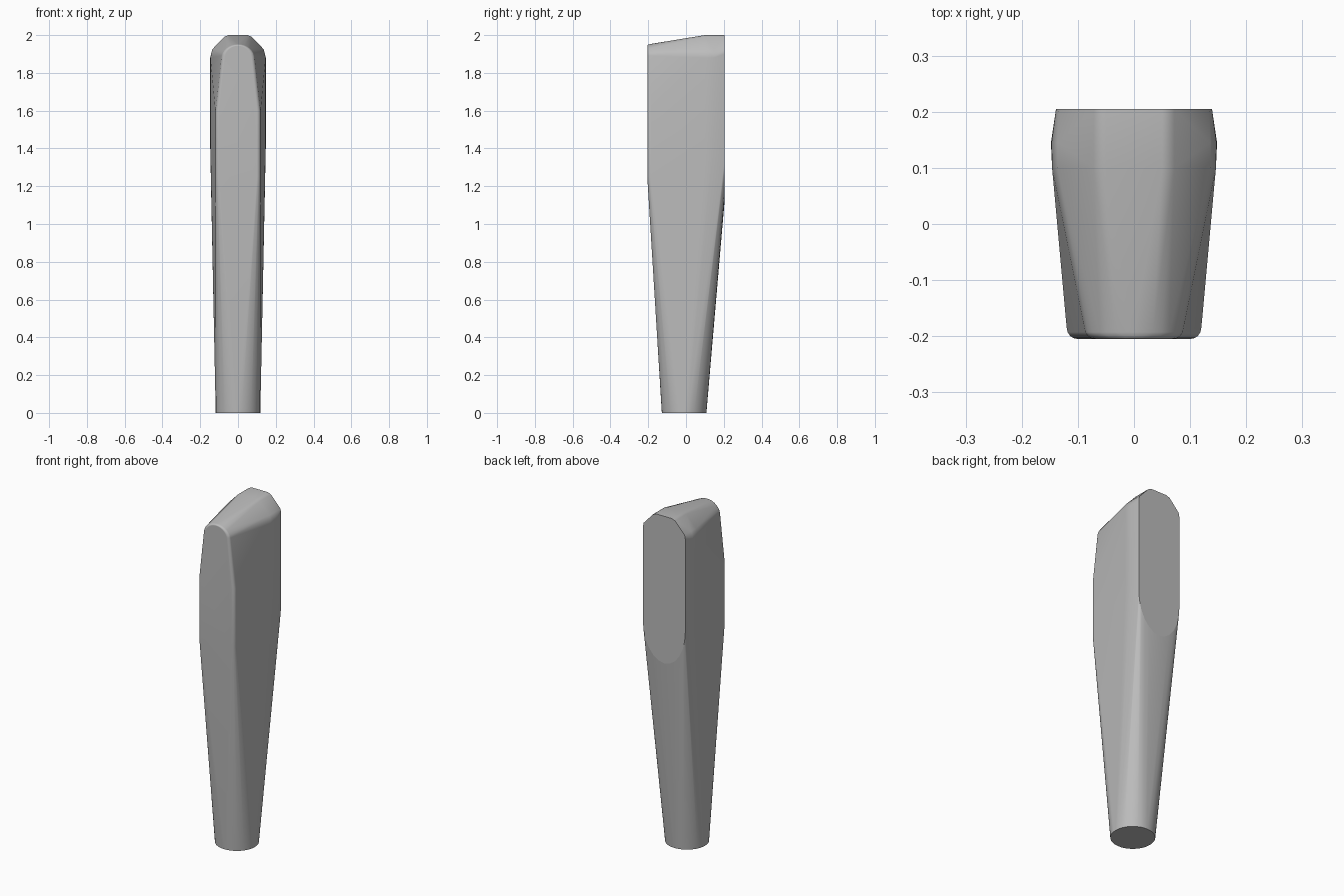
import bpy, bmesh
from math import sin, cos, pi, radians

cube = bpy.data.objects.get("Cube")
if cube:
    bpy.data.objects.remove(cube)

grey = bpy.data.materials.new("plain grey")
grey.use_nodes = True
colour = (0.5, 0.5, 0.5, 1)
grey.diffuse_color = colour
grey.node_tree.nodes["Principled BSDF"].inputs["Base Color"].default_value = colour

BACK = 0.205
points = []


def add_outline(y, half):
    """Mirror half an outline of (x, z) points onto the plane at y."""
    for x, z in half:
        points.append((x, y, z))
        if x > 1e-5:
            points.append((-x, y, z))


def quarter(n):
    return [pi / 2 * i / n for i in range(n + 1)]


# round foot
for i in range(40):
    a = 2 * pi * i / 40
    points.append((0.118 * cos(a), -0.01 + 0.118 * sin(a), 0))

# arched front face with a small rounded rim
rim = 0.02
for t in quarter(4):
    d = rim * (1 - sin(t))
    arch = [((0.09 - d) * cos(a), 1.875 + (0.078 - d * 0.5) * sin(a)) for a in quarter(8)]
    sides = [(0.12 - d, 1.25), (0.12 - d, 1.6)]
    add_outline(-BACK + rim * (1 - cos(t)), sides + arch)

# broad shoulder sections
add_outline(0.1, [(0.146, 1.42), (0.146, 1.88), (0.136, 1.925), (0.072, 1.992), (0.05, 2), (0, 2)])
add_outline(0.145, [(0.148, 1.45), (0.147, 1.88), (0.136, 1.925), (0.072, 1.992), (0.05, 2)])

# flat back panel: rounded bottom, clipped top corners
panel = [(0.139 * sin(a), 1.35 - 0.22 * cos(a)) for a in quarter(6)]
add_outline(BACK, panel + [(0.139, 1.9), (0.134, 1.925), (0.072, 1.992), (0.05, 2)])

# skin the sections
bm = bmesh.new()
for p in points:
    bm.verts.new(p)
hull = bmesh.ops.convex_hull(bm, input=bm.verts)
loose = {g for g in hull["geom_interior"] + hull["geom_unused"]
         if isinstance(g, bmesh.types.BMVert)}
bmesh.ops.delete(bm, geom=list(loose), context="VERTS")
bmesh.ops.dissolve_limit(bm, angle_limit=radians(0.3), verts=bm.verts, edges=bm.edges)
bmesh.ops.recalc_face_normals(bm, faces=bm.faces)

mesh = bpy.data.meshes.new("tapered_handle")
bm.to_mesh(mesh)
bm.free()
mesh.materials.append(grey)
handle = bpy.data.objects.new("tapered_handle", mesh)
bpy.context.collection.objects.link(handle)
bpy.context.view_layer.objects.active = handle
handle.select_set(True)
bpy.ops.object.shade_smooth_by_angle(angle=radians(32))

# crisp edge around the back panel
for face in mesh.polygons:
    if face.normal.y > 0.999:
        for i in face.loop_indices:
            mesh.edges[mesh.loops[i].edge_index].use_edge_sharp = True

weighted = handle.modifiers.new("even_shading", "WEIGHTED_NORMAL")
weighted.keep_sharp = True
